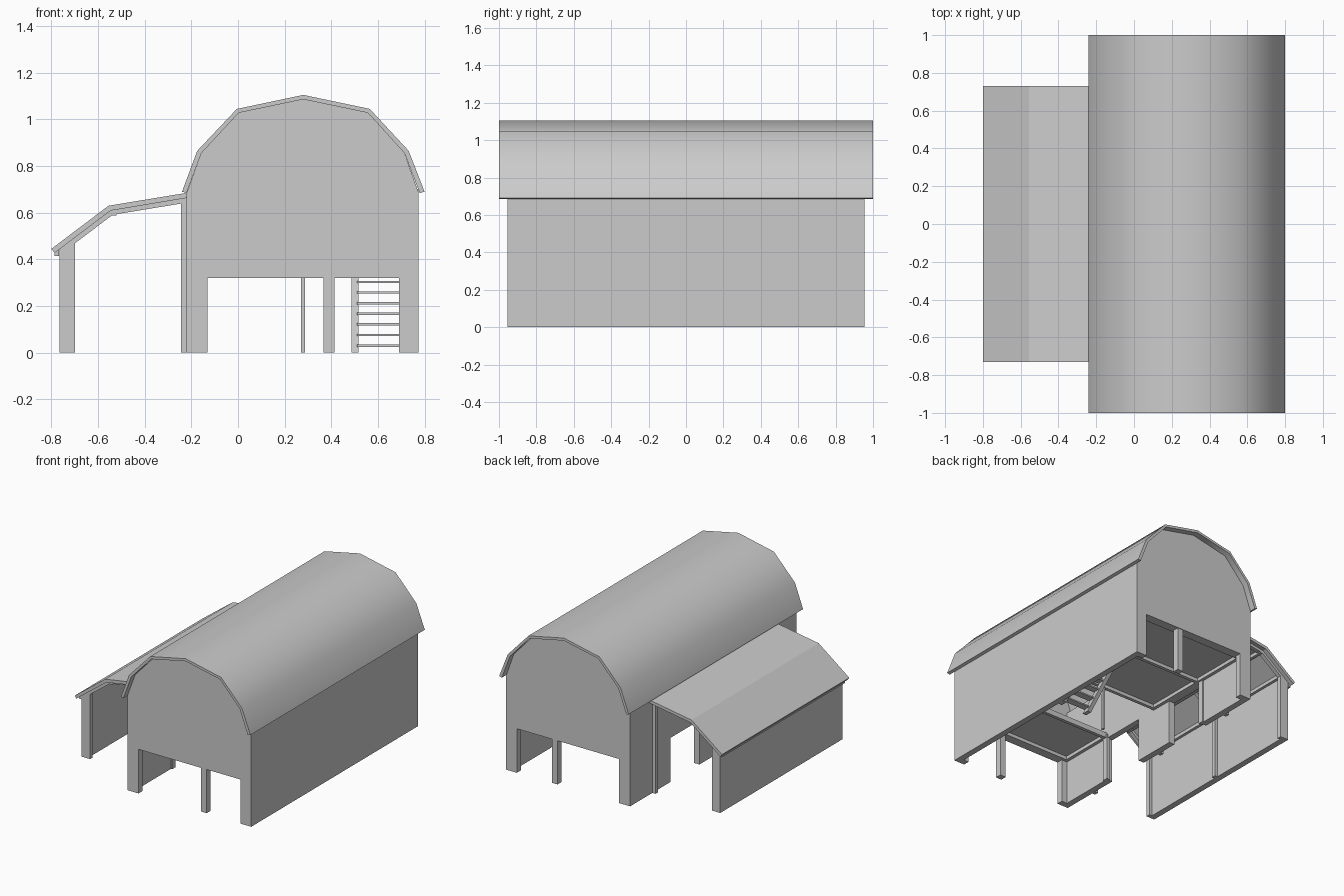
import bpy, bmesh, math

if "Cube" in bpy.data.objects:
    bpy.data.objects.remove(bpy.data.objects["Cube"])


def prism(name, pts, a, b, axis='y'):
    """Extrude a closed profile between a and b. Profile is (x,z) for axis y, (y,z) for axis x."""
    bm = bmesh.new()
    co = (lambda u, v: (u, a, v)) if axis == 'y' else (lambda u, v: (a, u, v))
    face = bm.faces.new([bm.verts.new(co(u, v)) for u, v in pts])
    new = bmesh.ops.extrude_face_region(bm, geom=[face])['geom']
    d = (0, b - a, 0) if axis == 'y' else (b - a, 0, 0)
    bmesh.ops.translate(bm, vec=d, verts=[g for g in new if isinstance(g, bmesh.types.BMVert)])
    bmesh.ops.recalc_face_normals(bm, faces=bm.faces)
    me = bpy.data.meshes.new(name)
    bm.to_mesh(me)
    bm.free()
    ob = bpy.data.objects.new(name, me)
    bpy.context.collection.objects.link(ob)
    return ob


def box(name, x0, x1, y0, y1, z0, z1):
    return prism(name, [(x0, z0), (x1, z0), (x1, z1), (x0, z1)], y0, y1)


# Gambrel roof
outer = [(-.24, .69), (-.175, .865), (-.005, 1.045), (.28, 1.105),
         (.565, 1.045), (.732, .865), (.80, .69)]
inner = [(-.221, .684), (-.157, .855), (.003, 1.028), (.28, 1.086),
         (.557, 1.028), (.714, .855), (.779, .684)]
roof = prism("barn_roof", outer + inner[::-1], -1, 1)
bpy.context.view_layer.objects.active = roof
roof.select_set(True)
bpy.ops.object.shade_smooth_by_angle(angle=math.radians(40))

# Gable walls with wide openings, each with a centre post
gable = [(-.22, 0), (-.13, 0), (-.13, .32), (.69, .32), (.69, 0), (.775, 0),
         (.775, .684)] + inner[1:-1][::-1] + [(-.22, .684)]
for side, s in (("front", -1), ("back", 1)):
    prism(side + "_gable_wall", gable, s * .955, s * .91)
    box(side + "_centre_post", .367, .413, s * .95, s * .905, 0, .34)

# Side walls: solid right, left with two doorways
box("right_wall", .73, .775, -.91, .91, 0, .70)
prism("left_wall", [(-.91, 0), (-.49, 0), (-.49, .32), (-.16, .32), (-.16, 0), (.16, 0),
                    (.16, .32), (.49, .32), (.49, 0), (.91, 0), (.91, .70), (-.91, .70)],
      -.22, -.175, 'x')

# Loft floors: front bay, and rear bays leaving a stairwell at the right
box("front_loft_floor", -.175, .73, -.91, -.49, .345, .36)
box("middle_loft_floor", -.175, .49, 0, .48, .345, .36)
box("rear_loft_floor", -.175, .73, .48, .91, .345, .36)
for y in (-.90, -.50, .01, .47, .90):
    box("loft_cross_beam", -.175, .49 if y == .01 else .73, y - .012, y + .012, .32, .345)
for x0 in (-.175, .706):
    box("front_loft_edge_beam", x0, x0 + .024, -.91, -.49, .32, .345)
    box("rear_loft_edge_beam", x0, x0 + .024, .48 if x0 > 0 else 0, .91, .32, .345)
box("stairwell_beam", .485, .507, 0, .48, .32, .345)
box("loft_post", .27, .288, 0, .018, 0, .345)
for y in (-.5, .5):
    box("doorway_post", -.19, -.165, y - .02, y + .02, 0, .345)

# Open stair rising to the rear loft
for x0 in (.487, .70):
    prism("stair_stringer", [(.08, 0), (.13, 0), (.47, .32), (.47, .345), (.45, .345)],
          x0, x0 + .03, 'x')
for i in range(7):
    y = .125 + i * .05
    box("stair_tread", .51, .72, y - .03, y + .02, .025 + i * .0455, .035 + i * .0455)

# Lean-to: bent roof, outer wall, frames and purlins
prism("lean_to_roof", [(-.80, .445), (-.555, .63), (-.22, .685),
                       (-.22, .663), (-.546, .609), (-.787, .427)], -.73, .73)
prism("lean_to_wall", [(-.765, 0), (-.72, 0), (-.72, .48), (-.765, .446)], -.70, .70)
for y in (-.685, 0, .685):
    a, b = y - .015, y + .015
    prism("lean_to_rafter", [(-.765, .445), (-.546, .610), (-.22, .664),
                             (-.22, .643), (-.537, .591), (-.70, .468)], a, b)
    box("lean_to_outer_post", -.72, -.698, a, b, 0, .48)
    box("lean_to_inner_post", -.245, -.22, a, b, 0, .655)
for x, z in ((-.777, .425), (-.708, .478), (-.53, .597), (-.235, .65)):
    box("lean_to_purlin", x - .01, x + .01, -.70, .70, z - .01, z + .015)
